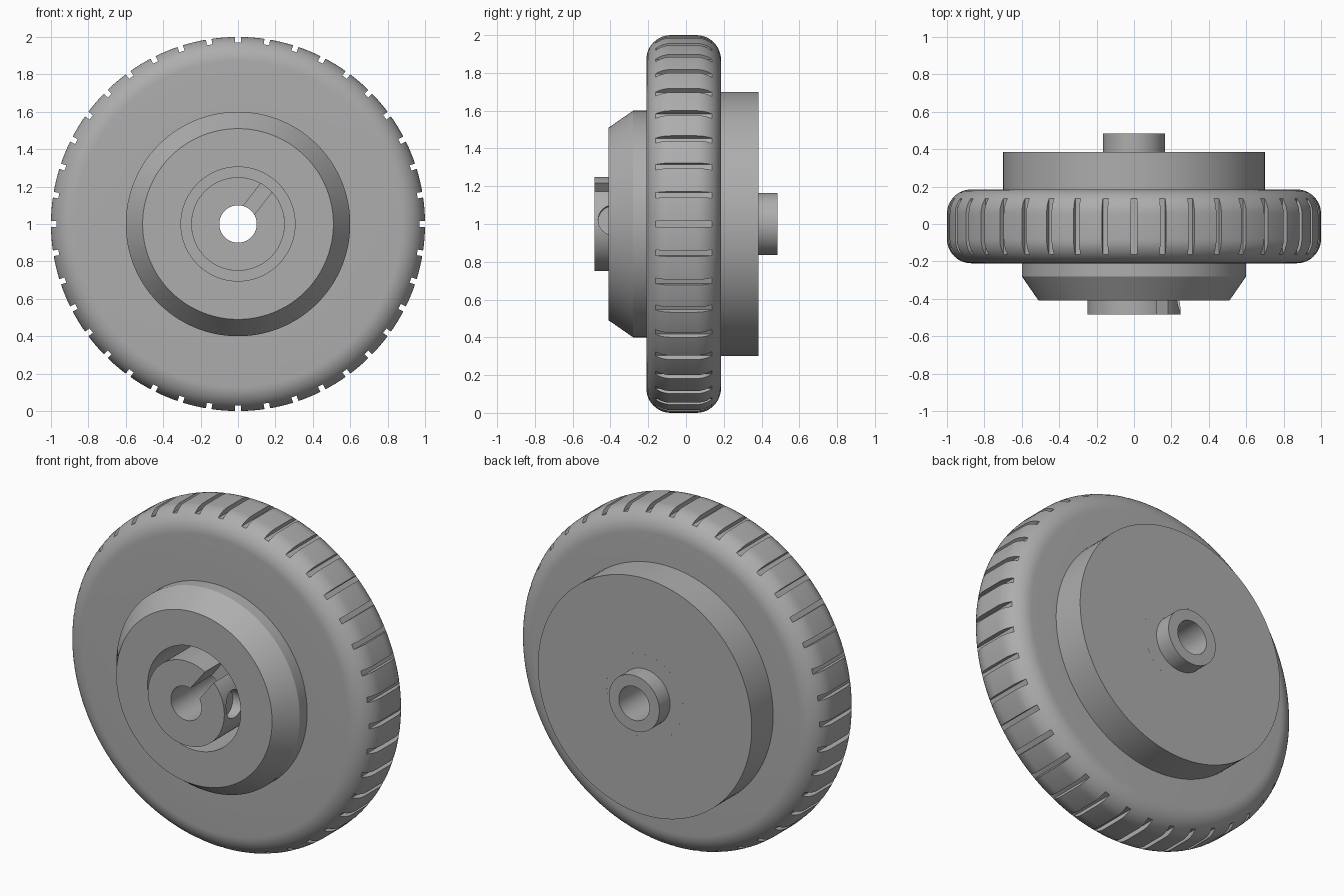
import bpy, bmesh, math
from mathutils import Matrix, Vector

if "Cube" in bpy.data.objects:
    bpy.data.objects.remove(bpy.data.objects["Cube"], do_unlink=True)

CENTRE = Matrix.Translation((0, 0, 1))
GREY = (0.42, 0.42, 0.42, 1)

grey = bpy.data.materials.new("plain grey")
grey.use_nodes = True
grey.diffuse_color = GREY
grey.node_tree.nodes["Principled BSDF"].inputs["Base Color"].default_value = GREY


def make_object(name, bm):
    bmesh.ops.recalc_face_normals(bm, faces=bm.faces)
    mesh = bpy.data.meshes.new(name)
    bm.to_mesh(mesh)
    bm.free()
    mesh.materials.append(grey)
    obj = bpy.data.objects.new(name, mesh)
    bpy.context.collection.objects.link(obj)
    return obj


def lathe(name, profile, steps):
    """Turn a closed (radius, y) outline about the axle."""
    bm = bmesh.new()
    rings = []
    for i in range(steps):
        a = math.tau * (i + 0.5) / steps
        rings.append([bm.verts.new((r * math.cos(a), y, 1 + r * math.sin(a)))
                      for r, y in profile])
    n = len(profile)
    for i in range(steps):
        here, there = rings[i], rings[(i + 1) % steps]
        for j in range(n):
            k = (j + 1) % n
            bm.faces.new((here[j], here[k], there[k], there[j]))
    return make_object(name, bm)


def radial(degrees, radius, y):
    """Frame at a given angle round the axle, with local x pointing outward."""
    return (CENTRE @ Matrix.Rotation(-math.radians(degrees), 4, 'Y')
            @ Matrix.Translation((radius, y, 0)))


def add_box(bm, frame, size):
    bmesh.ops.create_cube(bm, size=1, matrix=frame @ Matrix.Diagonal(Vector(size).to_4d()))


def select_only(obj):
    bpy.ops.object.select_all(action='DESELECT')
    obj.select_set(True)
    bpy.context.view_layer.objects.active = obj


def cut(obj, cutter):
    cutter.hide_render = True
    mod = obj.modifiers.new("cut", 'BOOLEAN')
    mod.operation = 'DIFFERENCE'
    mod.solver = 'EXACT'
    mod.object = cutter
    select_only(obj)
    bpy.ops.object.modifier_apply(modifier=mod.name)
    bpy.data.objects.remove(cutter, do_unlink=True)


# Tyre with rounded shoulders
FRONT, BACK, ROUND = -0.21, 0.185, 0.13
outline = [(0.55, FRONT)]
for y, start in ((FRONT + ROUND, -90), (BACK - ROUND, 0)):
    for i in range(13):
        a = math.radians(start + 7.5 * i)
        outline.append((1 - ROUND + ROUND * math.cos(a), y + ROUND * math.sin(a)))
outline.append((0.55, BACK))
tyre = lathe("tyre", outline, 200)

# Tread grooves
bm = bmesh.new()
for i in range(40):
    add_box(bm, radial(9 * i, 1.02, 0), (0.1, 0.6, 0.03))
cut(tyre, make_object("groove_cutter", bm))

# Wheel body: bevelled front boss, back drum and ring-shaped recess
body = lathe("wheel_body", [
    (0.305, -0.41), (0.51, -0.41), (0.6, -0.28), (0.6, 0), (0.7, 0),
    (0.7, 0.385), (0.25, 0.385), (0.25, 0.28), (0.305, 0.28)], 128)

# Hub core with axle bore and back collar
core = lathe("hub_core", [
    (0.1, -0.485), (0.25, -0.485), (0.25, 0.385),
    (0.165, 0.385), (0.165, 0.485), (0.1, 0.485)], 96)

# Clamping slot and screw hole in the hub core
bm = bmesh.new()
add_box(bm, radial(52, 0.18, -0.4), (0.24, 0.22, 0.075))
cut(core, make_object("slot_cutter", bm))
bm = bmesh.new()
bmesh.ops.create_cone(bm, cap_ends=True, segments=32, radius1=0.08, radius2=0.08, depth=0.14,
                      matrix=radial(5, 0.25, -0.385) @ Matrix.Rotation(math.pi / 2, 4, 'Y'))
cut(core, make_object("screw_hole_cutter", bm))

for obj in (tyre, body, core):
    select_only(obj)
    bpy.ops.object.shade_smooth_by_angle(angle=math.radians(30))
